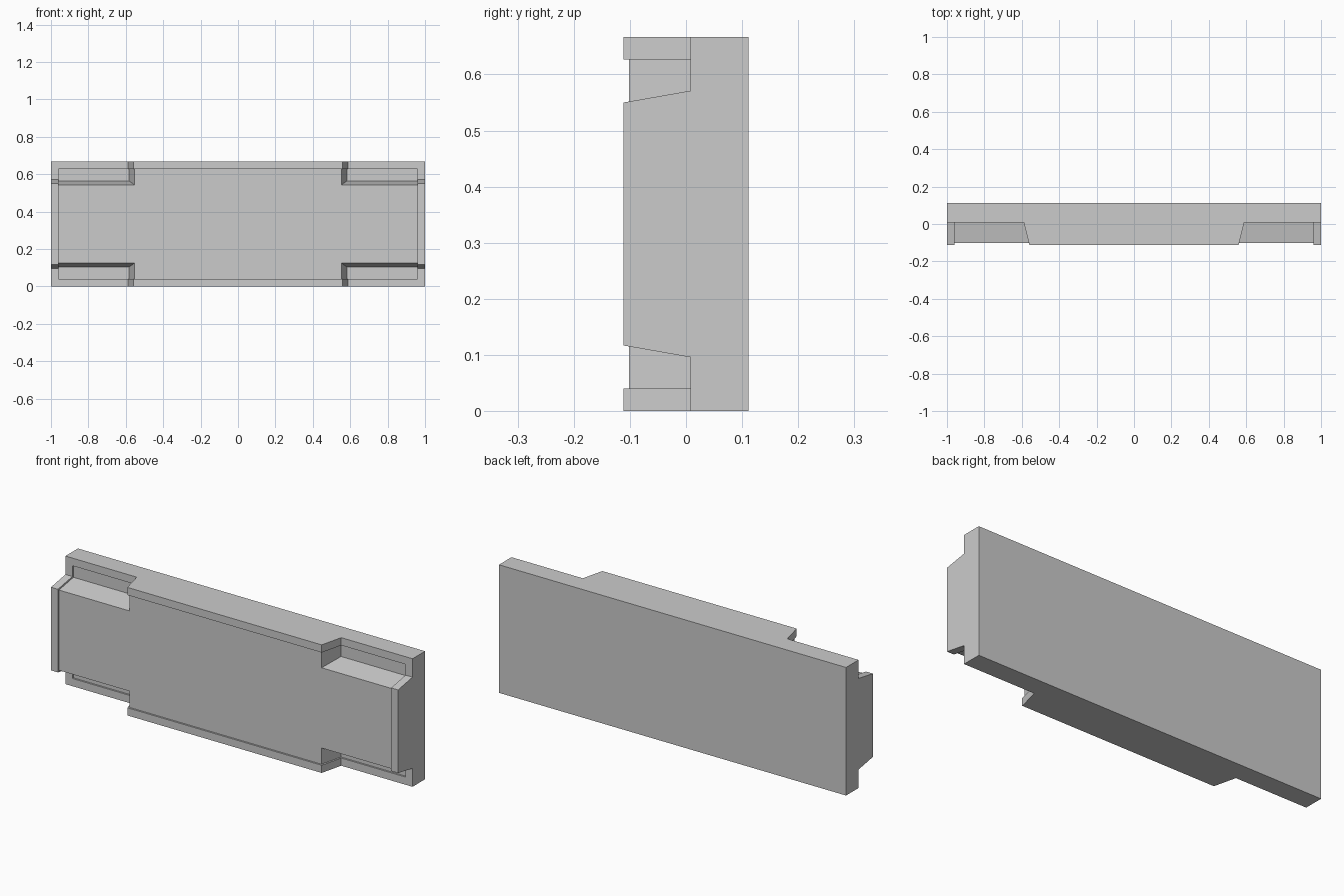
import bpy, bmesh

if "Cube" in bpy.data.objects:
    bpy.data.objects.remove(bpy.data.objects["Cube"])

W, H = 1.0, 0.667      # half width, full height
BACK = 0.111


def plus_outline(x, z):
    """Plus-shaped outline, corner notches ending at +-x and z / H - z."""
    t = H - z
    return [(-x, 0), (x, 0), (x, z), (W, z), (W, t), (x, t),
            (x, H), (-x, H), (-x, t), (-W, t), (-W, z), (-x, z)]


def make_object(name, bm):
    bmesh.ops.recalc_face_normals(bm, faces=bm.faces)
    mesh = bpy.data.meshes.new(name)
    bm.to_mesh(mesh)
    bm.free()
    obj = bpy.data.objects.new(name, mesh)
    bpy.context.collection.objects.link(obj)
    return obj


def stepped_panel(name, front_y, root_y, front_xz, root_xz):
    """Back plate with a raised plus whose notch walls slope."""
    bm = bmesh.new()

    def ring(points, y):
        return [bm.verts.new((x, y, z)) for x, z in points]
    rect = [(-W, 0), (W, 0), (W, H), (-W, H)]
    f = ring(plus_outline(*front_xz), front_y)
    r = ring(plus_outline(*root_xz), root_y)
    c = ring(rect, root_y)
    b = ring(rect, BACK)
    bm.faces.new(f)
    bm.faces.new(b)
    for k in range(4):
        i, n = 3 * k, (k + 1) % 4
        # outer side, including the end of one arm of the plus
        bm.faces.new([b[k], c[k], r[i], f[i], f[i + 1], r[i + 1], c[n], b[n]])
        # sloped notch walls and notch floor
        j, m = i + 2, (i + 3) % 12
        bm.faces.new([f[i + 1], f[j], r[j], r[i + 1]])
        bm.faces.new([f[j], f[m], r[m], r[j]])
        bm.faces.new([r[i + 1], r[j], r[m], c[n]])
    return make_object(name, bm)


def box(name, x, y0, y1, z0, z1):
    bm = bmesh.new()
    bmesh.ops.create_cube(bm, size=1)
    for v in bm.verts:
        v.co = (v.co.x * 2 * x, y0 + (v.co.y + .5) * (y1 - y0),
                z0 + (v.co.z + .5) * (z1 - z0))
    return make_object(name, bm)


def subtract(target, cutter):
    mod = target.modifiers.new("cut", 'BOOLEAN')
    mod.operation, mod.solver, mod.object = 'DIFFERENCE', 'EXACT', cutter
    bpy.context.view_layer.objects.active = target
    bpy.ops.object.modifier_apply(modifier=mod.name)
    bpy.data.objects.remove(cutter)


# Full panel, and a slightly shrunken copy for the recessed field
panel = stepped_panel("wall_panel", -0.111, 0.008, (0.56, 0.117), (0.589, 0.096))
core = stepped_panel("recess_core", -0.102, 0.017, (0.553, 0.1245), (0.582, 0.1035))

# Recess everything inside the narrow border
recess = box("recess_cutter", 0.96, -0.2, 0.06, 0.04, H - 0.04)
subtract(recess, core)
subtract(panel, recess)
